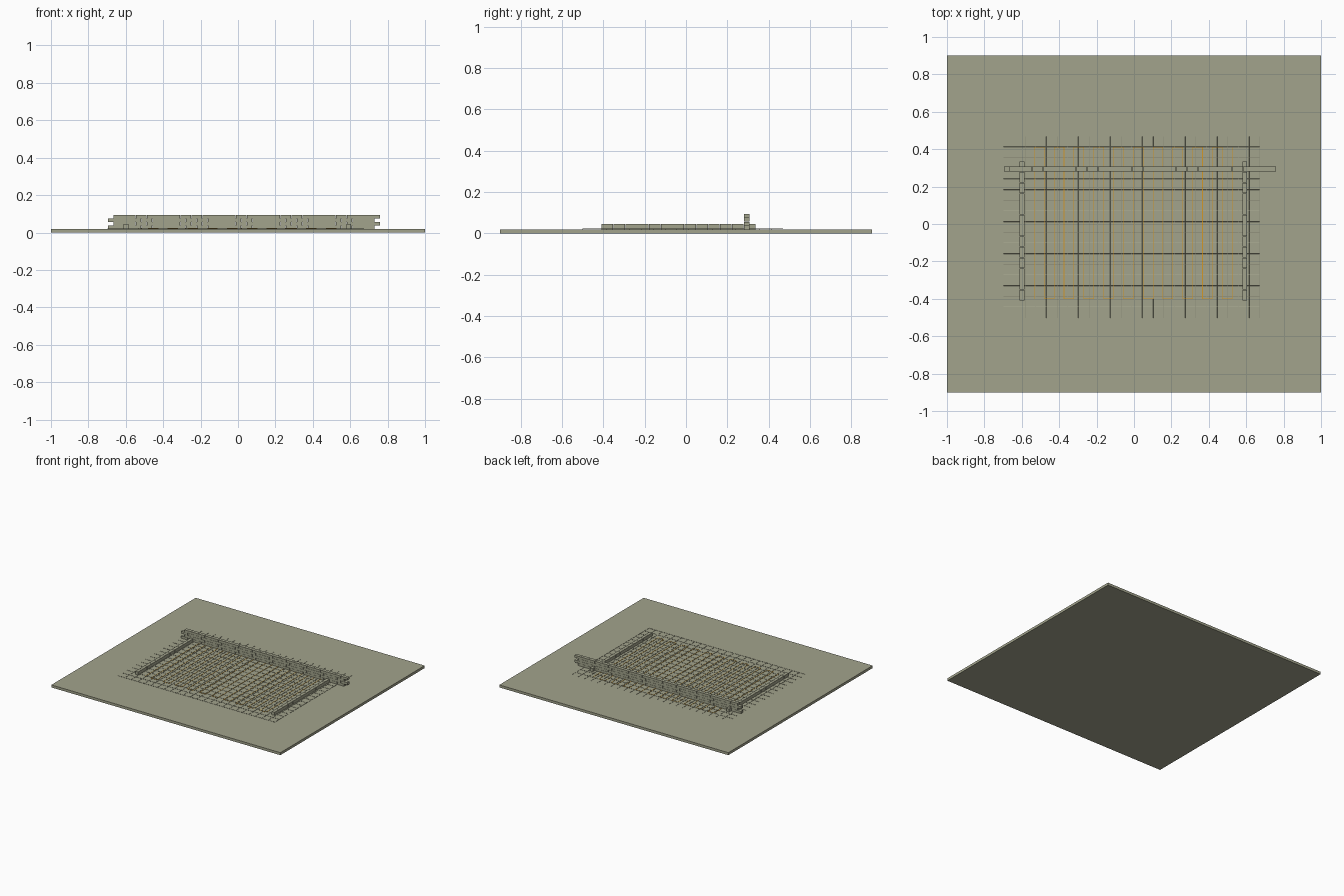
import bpy, bmesh
from mathutils import Matrix, Vector

if "Cube" in bpy.data.objects:
    bpy.data.objects.remove(bpy.data.objects["Cube"])


def material(name, rgb):
    m = bpy.data.materials.new(name)
    m.diffuse_color = (*rgb, 1)
    m.use_nodes = True
    m.node_tree.nodes["Principled BSDF"].inputs["Base Color"].default_value = m.diffuse_color
    return m


STONE = material("olive_grey", (0.365, 0.37, 0.265))
ORANGE = material("orange_pipe", (0.65, 0.31, 0.02))


def finish(bm, name, mat):
    me = bpy.data.meshes.new(name)
    bm.to_mesh(me)
    bm.free()
    me.materials.append(mat)
    ob = bpy.data.objects.new(name, me)
    bpy.context.collection.objects.link(ob)
    return ob


def box(bm, lo, hi):
    lo, hi = Vector(lo), Vector(hi)
    bmesh.ops.create_cube(bm, size=1, matrix=Matrix.Translation((lo + hi) / 2)
                          @ Matrix.Diagonal((*(hi - lo), 1)))


def rod(bm, a, b, r):
    a, b = Vector(a), Vector(b)
    rot = (b - a).to_track_quat('Z', 'Y').to_matrix().to_4x4()
    bmesh.ops.create_cone(bm, cap_ends=True, segments=8, radius1=r, radius2=r,
                          depth=(b - a).length, matrix=Matrix.Translation((a + b) / 2) @ rot)


# Ground slab
bm = bmesh.new()
box(bm, (-1, -0.9, 0), (1, 0.9, 0.02))
finish(bm, "ground_slab", STONE)

# Reinforcing mesh: two crossing layers of thin rods
PITCH, R = 0.057, 0.0012
bm = bmesh.new()
for i in range(17):
    y = -0.5 + i * PITCH
    rod(bm, (-0.697, y, 0.0208), (0.674, y, 0.0208), R)
finish(bm, "cross_rods", STONE)
bm = bmesh.new()
for i in range(24):
    x = 0.672 - i * PITCH
    rod(bm, (x, -0.502, 0.0214), (x, 0.469, 0.0214), R)
finish(bm, "long_rods", STONE)

# Floor pipe looping back and forth over the mesh, as a flat band
W, Z0, Z1 = 0.0014, 0.0215, 0.0231
bm = bmesh.new()
xs = [-0.533 + i * 0.0529 for i in range(21)]
for i, x in enumerate(xs):
    box(bm, (x - W, -0.40, Z0), (x + W, 0.41, Z1))
    if i < len(xs) - 1:
        y = 0.41 if i % 2 == 0 else -0.40
        box(bm, (x - W, y - W, Z0), (xs[i + 1] + W, y + W, Z1))
finish(bm, "floor_pipe", ORANGE)

# Back wall: four staggered brick courses
bm = bmesh.new()
for c in range(4):
    x0 = -0.695 if c % 2 == 0 else -0.665
    z0 = 0.0195 + c * 0.0187
    for i in range(24):
        x = x0 + i * 0.0594
        box(bm, (x, 0.281, z0), (x + 0.058, 0.308, z0 + 0.0178))
finish(bm, "back_wall_bricks", STONE)

# Side walls: one brick course each
for name, xc in (("left_wall_bricks", -0.599), ("right_wall_bricks", 0.592)):
    bm = bmesh.new()
    for i in range(13):
        y = -0.408 + i * 0.0573
        box(bm, (xc - 0.0125, y, 0.02), (xc + 0.0125, y + 0.0555, 0.0445))
    finish(bm, name, STONE)
